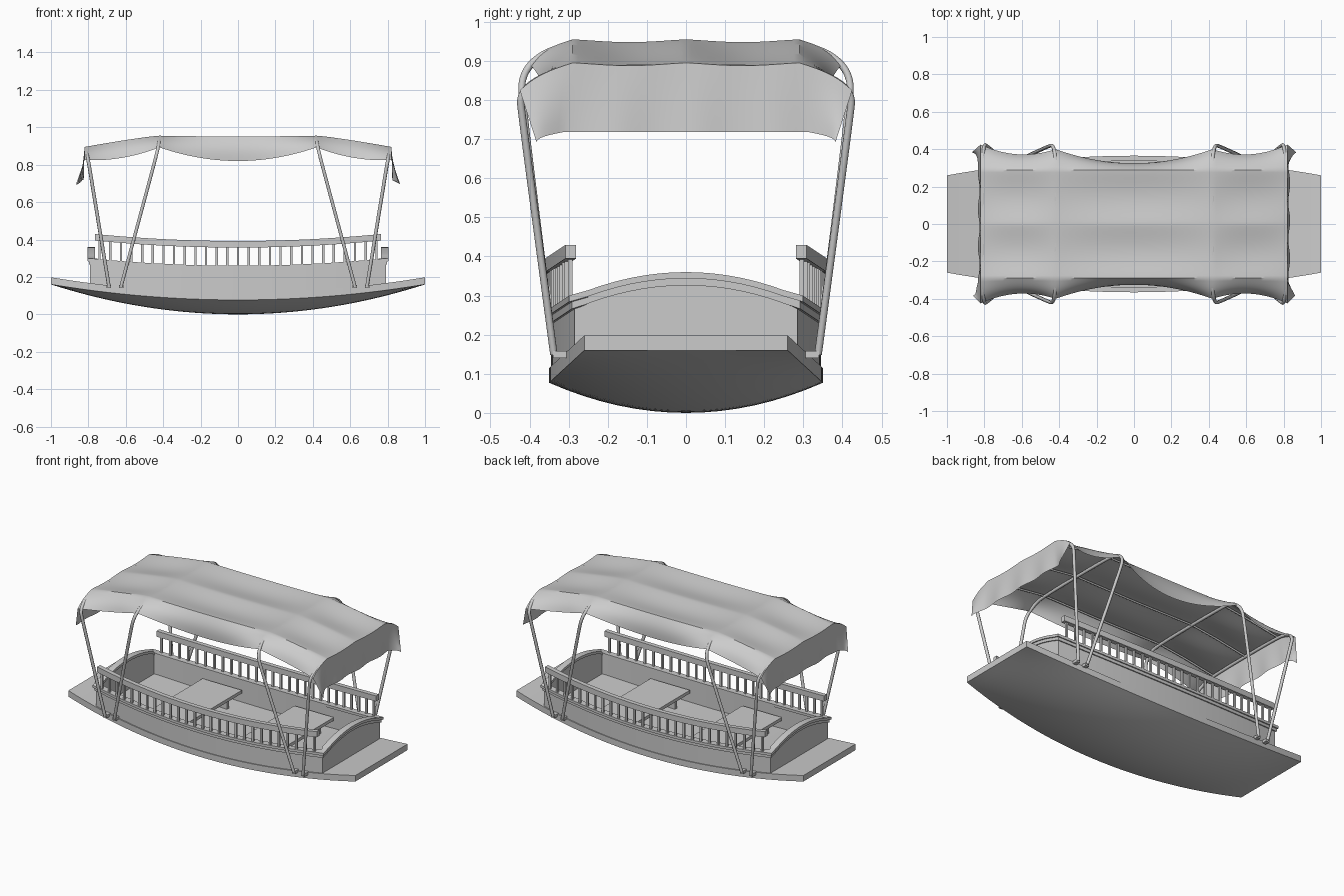
import bpy, math
from mathutils import Vector

if "Cube" in bpy.data.objects:
    bpy.data.objects.remove(bpy.data.objects["Cube"])


def mesh(name, verts, faces, smooth=True):
    me = bpy.data.meshes.new(name)
    me.from_pydata([tuple(v) for v in verts], [], faces)
    ob = bpy.data.objects.new(name, me)
    bpy.context.collection.objects.link(ob)
    bpy.ops.object.select_all(action='DESELECT')
    ob.select_set(True)
    bpy.context.view_layer.objects.active = ob
    bpy.ops.object.mode_set(mode='EDIT')
    bpy.ops.mesh.select_all(action='SELECT')
    bpy.ops.mesh.normals_make_consistent(inside=False)
    bpy.ops.object.mode_set(mode='OBJECT')
    if smooth:
        bpy.ops.object.shade_smooth_by_angle(angle=math.radians(35))
    return ob


def sweep(name, rings, loop=False, open_ring=False):
    """Skin a series of equal-sized cross-sections."""
    n, m = len(rings[0]), len(rings)
    verts = [p for r in rings for p in r]
    faces = []
    for i in range(m if loop else m - 1):
        a, b = i * n, ((i + 1) % m) * n
        for j in range(n - 1 if open_ring else n):
            k = (j + 1) % n
            faces.append((a + j, a + k, b + k, b + j))
    if not loop and not open_ring:
        faces += [tuple(range(n)), tuple(range((m - 1) * n, m * n))]
    return mesh(name, verts, faces)


def box(name, x0, x1, y0, y1, z0, z1):
    ring = lambda x: [(x, y0, z0), (x, y1, z0), (x, y1, z1), (x, y0, z1)]
    return sweep(name, [ring(x0), ring(x1)])


def tube(name, pts, r, order=3):
    cu = bpy.data.curves.new(name, 'CURVE')
    cu.dimensions = '3D'
    cu.bevel_depth, cu.bevel_resolution, cu.use_fill_caps = r, 2, True
    sp = cu.splines.new('NURBS')
    sp.points.add(len(pts) - 1)
    for p, c in zip(sp.points, pts):
        p.co = (*c, 1)
    sp.order_u, sp.use_endpoint_u, sp.resolution_u = order, True, 6
    ob = bpy.data.objects.new(name, cu)
    bpy.context.collection.objects.link(ob)
    return ob


def lerp(a, b, t):
    return a + (b - a) * t


# shared boat lines
L = 0.79
deck_z = lambda x: 0.115 + 0.083 * x * x
deck_w = lambda x: 0.26 + 0.09 * (1 - x * x)
wall_w = lambda x: 0.285 + 0.06 * (1 - (x / L) ** 2)
rim_z = lambda x: 0.26 + 0.04 * (x / L) ** 2

# hull: rounded bottom, thin side band, flat deck
rings = []
for i in range(41):
    x = -1 + i / 20
    w, zs, keel = deck_w(x), deck_z(x), 0.16 * x * x
    ring = [(x, -w, zs)]
    for j in range(17):
        v = -1 + j / 8
        ring.append((x, v * w, lerp(keel, zs - 0.038, v * v)))
    ring.append((x, w, zs))
    rings.append(ring)
sweep("hull", rings)

# cabin outline: (x, y, outward x, outward y, rim height)
outline = []
N = 32
for s in (-1, 1):
    for i in range(N + 1):
        x = s * lerp(-L, L, i / N)
        corner = -s if i == 0 else (s if i == N else 0)
        outline.append((x, s * wall_w(x), corner, s, rim_z(x)))
    for i in range(1, 16):
        y = s * lerp(1, -1, i / 16) * wall_w(L)
        outline.append((s * L, y, s, 0, 0.30 + 0.06 * (1 - (y / wall_w(L)) ** 2)))
outline = [(x, -y, ox, -oy, z) for x, y, ox, oy, z in outline]


def band(name, out, inn, lo, hi):
    rs = []
    for x, y, ox, oy, z in outline:
        zl = deck_z(x) - 0.01 if lo is None else z + lo
        p = lambda o, h: (x + ox * o, y + oy * o, h)
        rs.append([p(out, zl), p(out, z + hi), p(inn, z + hi), p(inn, zl)])
    return sweep(name, rs, loop=True)


band("cabin_wall", 0.0, -0.02, None, -0.005)
band("rim_cap", 0.014, -0.026, -0.016, 0.0)
band("rim_moulding", 0.007, -0.005, -0.034, -0.012)

# benches across the cabin
for s, side in ((-1, "left"), (1, "right")):
    c = s * 0.32
    box(side + "_bench", c - 0.137, c + 0.137, -0.30, 0.30, 0.185, 0.205)
    for y in (-0.2, 0.2):
        box(side + "_bench_leg", c - 0.11, c + 0.11, y - 0.01, y + 0.01, 0.11, 0.187)

# side railings: curved top rail and balusters
for s, side in ((-1, "front"), (1, "back")):
    rs = []
    for i in range(33):
        x = lerp(-0.765, 0.765, i / 32)
        y, z = s * (wall_w(x) + 0.006), rim_z(x)
        rs.append([(x, y - 0.014, z + 0.097), (x, y + 0.014, z + 0.097),
                   (x, y + 0.014, z + 0.132), (x, y - 0.014, z + 0.132)])
    sweep(side + "_top_rail", rs)
    verts, faces = [], []
    for i in range(27):
        x = lerp(-0.74, 0.74, i / 26)
        y, z = s * (wall_w(x) + 0.004), rim_z(x)
        b = len(verts)
        for h in (z - 0.01, z + 0.1):
            verts += [(x + dx * 0.006, y + dy * 0.006, h)
                      for dx, dy in ((-1, -1), (1, -1), (1, 1), (-1, 1))]
        faces += [(b + k, b + (k + 1) % 4, b + 4 + (k + 1) % 4, b + 4 + k) for k in range(4)]
    mesh(side + "_balusters", verts, faces, smooth=False)


# canopy cloth heights and edges, draped between four hoops
def canopy_lines(ax):
    if ax < 0.42:
        s = 1 - (ax / 0.42) ** 2
        return 0.955 - 0.004 * s, lerp(0.40, 0.325, s), lerp(0.893, 0.82, s), s
    t = (ax - 0.42) / 0.40
    s = 4 * t * (1 - t)
    return (0.955 - 0.06 * t ** 1.2, lerp(0.40, 0.425, t) - 0.04 * s,
            lerp(0.893, 0.825, t) - 0.022 * s, s)


V = [-1 + i / 30 for i in range(61)]


def cloth_point(x, v):
    zt, ye, ze, s = canopy_lines(abs(x))
    a, sg = abs(v), (1 if v >= 0 else -1)
    if a <= 0.7:
        y = 0.29 * a / 0.7
        sag = (0.007 + 0.011 * s) * abs(math.sin(math.pi * y / 0.29)) ** 1.3
        return Vector((x, sg * y, zt - sag))
    t = (a - 0.7) / 0.3
    bulge = 0.012 * math.sin(math.pi * t)
    return Vector((x, sg * (lerp(0.29, ye, t) + bulge), lerp(zt, ze, t) + bulge * 0.4))


def flap_row(s, f):
    row = []
    for v in V:
        p = cloth_point(s * 0.82, v)
        e = max(0, abs(v) - 0.7) / 0.3
        p.x += s * f * (0.01 + 0.035 * e + 0.005 * math.sin(v * 14 + s))
        p.y *= lerp(1, 1.08 - 0.18 * e, f)
        p.z = lerp(p.z, 0.718 - 0.025 * e, f)
        row.append(p)
    return row


rows = [flap_row(-1, f / 6) for f in range(6, 0, -1)]
rows += [[cloth_point(lerp(-0.82, 0.82, i / 82), v) for v in V] for i in range(83)]
rows += [flap_row(1, f / 6) for f in range(1, 7)]
sweep("canopy", rows, open_ring=True)

# canopy hoops with feet on the gunwale
hoops = {
    "middle": [(0.625, 0.338, 0.15), (0.452, 0.42, 0.79), (0.432, 0.42, 0.87),
               (0.42, 0.36, 0.925), (0.42, 0.28, 0.94)],
    "end": [(0.69, 0.338, 0.15), (0.79, 0.42, 0.76), (0.80, 0.425, 0.82),
            (0.81, 0.36, 0.865), (0.81, 0.28, 0.882)],
}
for s, side in ((-1, "left"), (1, "right")):
    for key, half in hoops.items():
        near = [(s * x, -y, z) for x, y, z in half]
        far = [(s * x, y, z) for x, y, z in reversed(half)]
        tube(f"{side}_{key}_hoop", near + far, 0.0095)
        fx = s * half[0][0]
        for q in (-1, 1):
            box("hoop_foot", fx - 0.012, fx + 0.012, *sorted((q * 0.29, q * 0.34)), 0.14, 0.158)

# lengthwise canopy rods
for y, nm in ((-0.28, "front"), (0, "centre"), (0.28, "back")):
    tube(nm + "_canopy_rod", [(x, y, canopy_lines(abs(x))[0] - 0.012)
                              for x in (-0.81, -0.6, -0.42, 0, 0.42, 0.6, 0.81)], 0.006, 2)
